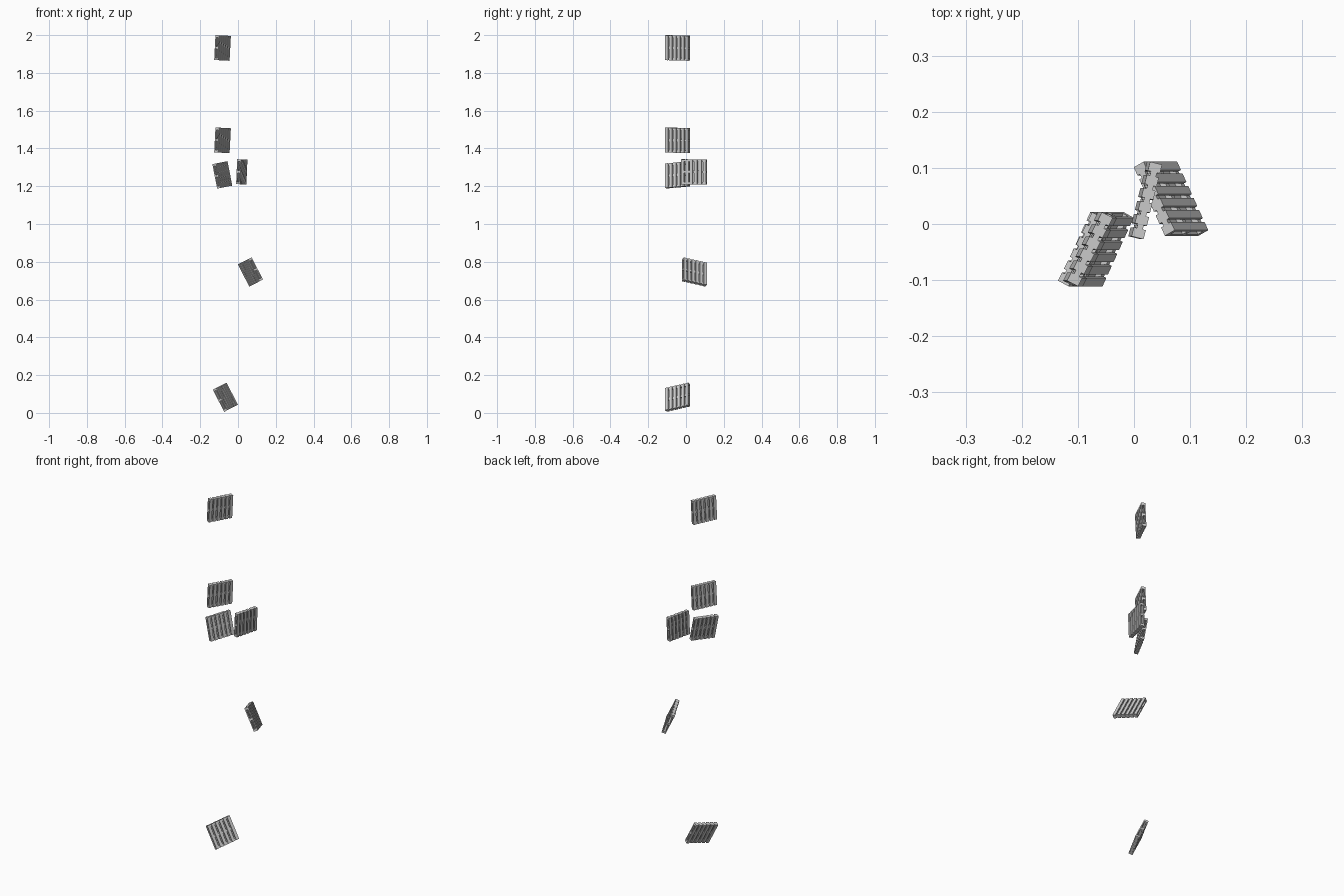
import bpy, bmesh
from math import radians
from mathutils import Matrix

if "Cube" in bpy.data.objects:
    bpy.data.objects.remove(bpy.data.objects["Cube"])

LENGTH, HEIGHT = 0.137, 0.132      # along stringers, along slats
BEAM_T, SLAT_T = 0.011, 0.0055     # thickness of stringers and slats
SLAT_W, BEAM_W = 0.0165, 0.012
N_SLATS, N_BEAMS = 6, 3


def add_box(bm, center, size):
    m = Matrix.Translation(center) @ Matrix.Diagonal((*size, 1))
    bmesh.ops.create_cube(bm, size=1, matrix=m)


def spread(total, width, count):
    step = (total - width) / (count - 1)
    return [-(total - width) / 2 + i * step for i in range(count)]


# One pallet standing upright: stringers along y, slats along z on both faces
bm = bmesh.new()
for z in spread(HEIGHT, BEAM_W, N_BEAMS):
    add_box(bm, (0, 0, z), (BEAM_T, LENGTH, BEAM_W))
for y in spread(LENGTH, SLAT_W, N_SLATS):
    for side in (-1, 1):
        add_box(bm, (side * (BEAM_T + SLAT_T) / 2, y, 0), (SLAT_T, SLAT_W, HEIGHT))
pallet_mesh = bpy.data.meshes.new("pallet")
bm.to_mesh(pallet_mesh)
bm.free()

# Six scattered pallets: name, centre, yaw and sideways tilt in degrees
pallets = [
    ("pallet_top", (-0.082, -0.045, 1.932), -27, 3),
    ("pallet_upper", (-0.082, -0.045, 1.443), -27, 3),
    ("pallet_middle_left", (-0.083, -0.045, 1.260), -27, -11),
    ("pallet_middle_right", (0.020, 0.042, 1.276), -14, 2.5),
    ("pallet_lower", (0.066, 0.045, 0.746), 27, -27),
    ("pallet_bottom", (-0.067, -0.045, 0.083), -27, -27),
]
for name, loc, yaw, tilt in pallets:
    ob = bpy.data.objects.new(name, pallet_mesh)
    ob.matrix_world = (Matrix.Translation(loc)
                       @ Matrix.Rotation(radians(tilt), 4, 'Y')
                       @ Matrix.Rotation(radians(yaw), 4, 'Z'))
    bpy.context.collection.objects.link(ob)
